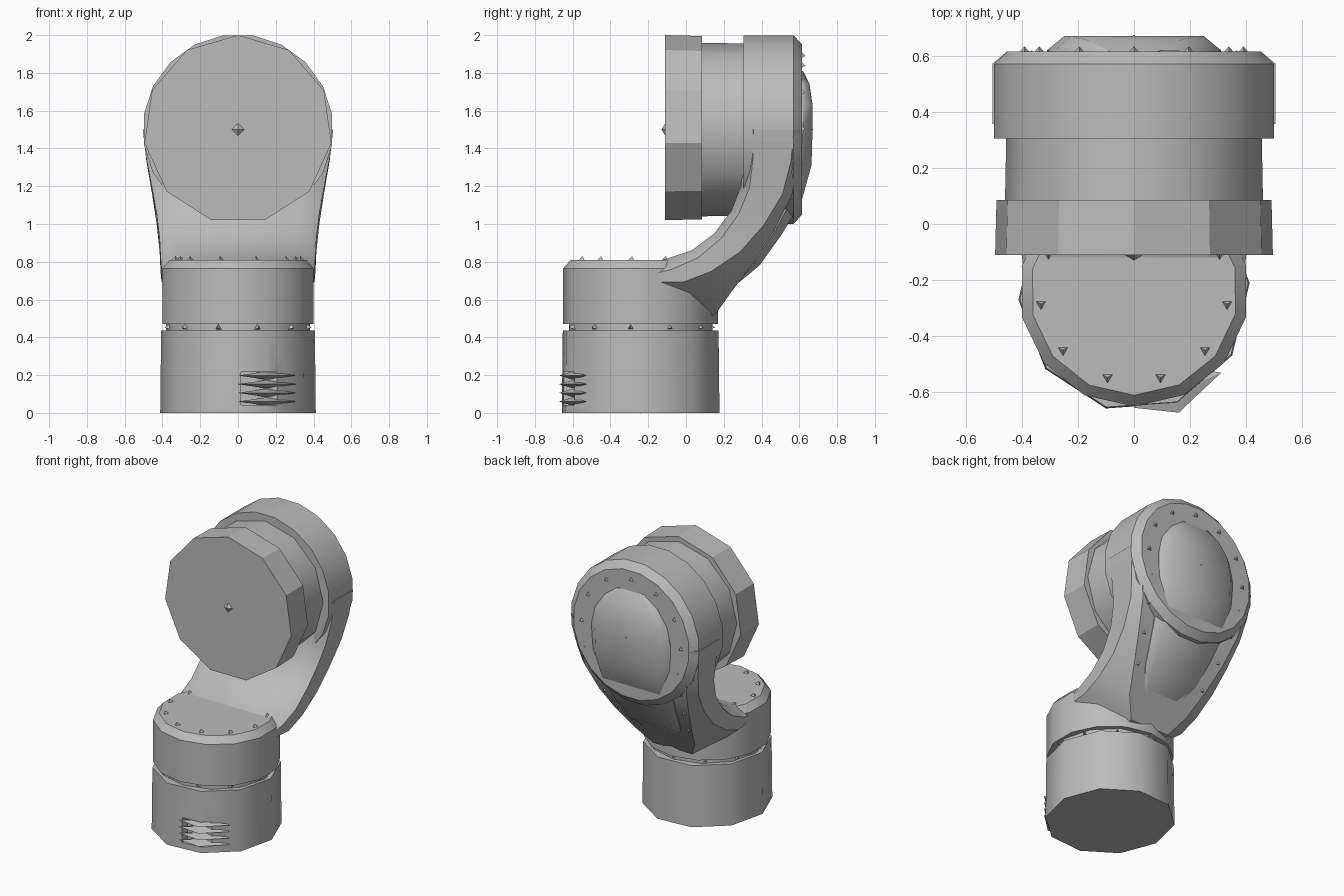
import bpy, bmesh, math
from mathutils import Vector

cube = bpy.data.objects.get("Cube")
if cube:
    bpy.data.objects.remove(cube, do_unlink=True)

grey = bpy.data.materials.new("plain_grey")
grey.use_nodes = True
GREY = (0.5, 0.5, 0.5, 1)
grey.diffuse_color = GREY
grey.node_tree.nodes["Principled BSDF"].inputs["Base Color"].default_value = GREY


def smooth(ob, angle):
    bpy.ops.object.select_all(action='DESELECT')
    ob.select_set(True)
    bpy.context.view_layer.objects.active = ob
    bpy.ops.object.shade_smooth_by_angle(angle=math.radians(angle))


def finish(bm, name, angle=38):
    bmesh.ops.recalc_face_normals(bm, faces=bm.faces)
    mesh = bpy.data.meshes.new(name)
    bm.to_mesh(mesh)
    bm.free()
    mesh.materials.append(grey)
    ob = bpy.data.objects.new(name, mesh)
    bpy.context.collection.objects.link(ob)
    if angle:
        smooth(ob, angle)
    return ob


def loft(name, rings, angle=38):
    """Skin a list of closed point rings and cap both ends."""
    bm = bmesh.new()
    rows = [[bm.verts.new(p) for p in ring] for ring in rings]
    for a, b in zip(rows, rows[1:]):
        for i in range(len(a)):
            j = (i + 1) % len(a)
            bm.faces.new((a[i], a[j], b[j], b[i]))
    bm.faces.new(rows[0])
    bm.faces.new(rows[-1])
    return finish(bm, name, angle)


def lathe(name, profile, sides, centre, phase=0.0, axis='Z', sx=1.0, angle=38):
    """Turn a (radius, height) profile around the z or y axis."""
    rings = []
    for r, h in profile:
        ring = []
        for i in range(sides):
            a = math.radians(phase) + math.tau * i / sides
            u, v = r * sx * math.cos(a), r * math.sin(a)
            p = (u, v, h) if axis == 'Z' else (u, h, v)
            ring.append(Vector(centre) + Vector(p))
        rings.append(ring)
    return loft(name, rings, angle)


# Lower joint: base, groove and collar
LOW = (0, -0.24, 0)
base = lathe("base_cylinder", [(0.43, 0), (0.425, 0.435)], 10, LOW, -68, sx=0.96)
lathe("groove_ring", [(0.38, 0.42), (0.38, 0.49)], 12, LOW)
lathe("collar", [(0.41, 0.47), (0.41, 0.765), (0.37, 0.81)], 14, LOW, 13)

# Connector recess in the base
bm = bmesh.new()
bmesh.ops.create_cube(bm, size=1)
cutter = finish(bm, "connector_cutter", 0)
cutter.scale = (0.27, 0.2, 0.175)
cutter.location = (0.15, -0.69, 0.13)
cutter.hide_render = True
mod = base.modifiers.new("recess", 'BOOLEAN')
mod.object = cutter
mod.operation = 'DIFFERENCE'
bpy.context.view_layer.update()
bpy.context.view_layer.objects.active = base
bpy.ops.object.modifier_apply(modifier=mod.name)
bpy.data.objects.remove(cutter, do_unlink=True)
smooth(base, 38)

# Connector slats
for k in range(4):
    z = 0.06 + 0.046 * k
    outline = [(0, -0.655), (0.16, -0.672), (0.31, -0.53), (0.15, -0.5)]
    bm = bmesh.new()
    rim = [bm.verts.new((x, y, z)) for x, y in outline]
    for dz in (-0.022, 0.022):
        tip = bm.verts.new((0.15, -0.6, z + dz))
        for i in range(4):
            bm.faces.new((rim[i], rim[(i + 1) % 4], tip))
    finish(bm, f"connector_slat_{k + 1}", 0)

# Upper joint: front disc, drum and rear housing
UP = (0, 0, 1.5)
lathe("front_disc", [(0.5, -0.11), (0.495, 0.085)], 11, UP, -90 + 180 / 11, 'Y', angle=25)
lathe("drum", [(0.46, 0.06), (0.455, 0.32)], 12, UP, 0, 'Y')
lathe("rear_housing", [(0.505, 0.305), (0.505, 0.57), (0.455, 0.615)], 20, UP, 9, 'Y')

# Arm bending from collar to housing:
# inner y, z, outer y, z, half width, outer width share, side depth
stations = [
    (-0.24, 0.78, 0.05, 0.49, 0.39, 0.4, 0.3),
    (-0.12, 0.81, 0.155, 0.52, 0.405, 0.38, 0.4),
    (0.03, 0.86, 0.24, 0.64, 0.41, 0.58, 0.5),
    (0.15, 0.95, 0.36, 0.80, 0.415, 0.72, 0.65),
    (0.24, 1.07, 0.47, 0.97, 0.43, 0.82, 0.75),
    (0.29, 1.20, 0.56, 1.15, 0.455, 0.87, 0.82),
    (0.305, 1.35, 0.60, 1.33, 0.485, 0.89, 0.85),
    (0.305, 1.50, 0.614, 1.50, 0.504, 0.9, 0.86),
]
rings = []
for iy, iz, oy, oz, w, share, depth in stations:
    half = [(0.78, 0), (1, 0.17), (1, depth), (share, 1)]
    shape = half + [(-f, t) for f, t in reversed(half)]
    rings.append([(f * w, iy + (oy - iy) * t, iz + (oz - iz) * t) for f, t in shape])
loft("arm", rings)

# Raised back cover: y, z, half width, rise
cover = [
    (0.26, 0.68, 0.13, 0.0), (0.36, 0.80, 0.21, 0.035), (0.47, 0.97, 0.25, 0.045),
    (0.56, 1.14, 0.28, 0.055), (0.605, 1.32, 0.305, 0.06), (0.614, 1.5, 0.31, 0.056),
    (0.614, 1.63, 0.28, 0.056), (0.614, 1.74, 0.2, 0.04), (0.614, 1.81, 0.1, 0.0),
]
rings, frames = [], []
for i, (y, z, w, rise) in enumerate(cover):
    a, b = cover[max(i - 1, 0)], cover[min(i + 1, len(cover) - 1)]
    n = Vector((0, b[1] - a[1], a[0] - b[0])).normalized()
    frames.append((Vector((0, y, z)), n, w))
    shape = [(1, -0.04), (1, 0.005), (0.8, rise), (-0.8, rise), (-1, 0.005), (-1, -0.04)]
    rings.append([Vector((f * w, y, z)) + n * d for f, d in shape])
loft("back_cover", rings, 45)


def bolt(name, place, normal, size=0.03, sides=3):
    """Small pointed screw set into a surface."""
    bm = bmesh.new()
    bmesh.ops.create_cone(bm, segments=sides, radius1=size, radius2=0, depth=0.03, cap_ends=True)
    ob = finish(bm, name, 0)
    ob.location = place
    ob.rotation_euler = Vector(normal).to_track_quat('Z', 'Y').to_euler()


# Screws on the collar top and in the groove
for i in range(11):
    a = -math.pi / 2 + math.tau * (i + 0.5) / 11
    c, s = math.cos(a), math.sin(a)
    bolt(f"collar_screw_{i + 1}", (0.335 * c, -0.24 + 0.32 * s, 0.815), (0, 0, 1))
    bolt(f"groove_screw_{i + 1}", (0.38 * c, -0.24 + 0.38 * s, 0.452), (c, s, 0), 0.02)

# Screws around the back cover
for i in range(7):
    a = math.pi * i / 6
    bolt(f"housing_screw_{i + 1}", (0.39 * math.cos(a), 0.618, 1.5 + 0.39 * math.sin(a)), (0, 1, 0))
for side, s in (("left", 1), ("right", -1)):
    for i in (1, 2, 3, 4):
        p, n, w = frames[i]
        bolt(f"arm_screw_{side}_{i}", p + Vector((s * (w + 0.06), 0, 0)), n)

# Centre pins of the disc, cover and base
bolt("disc_pin", (0, -0.115, 1.5), (0, -1, 0), 0.05, 4)
bolt("cover_pin", (0, 0.66, 1.5), (0, 1, 0))
bolt("base_pin", (0, -0.24, 0.012), (0, 0, -1))
